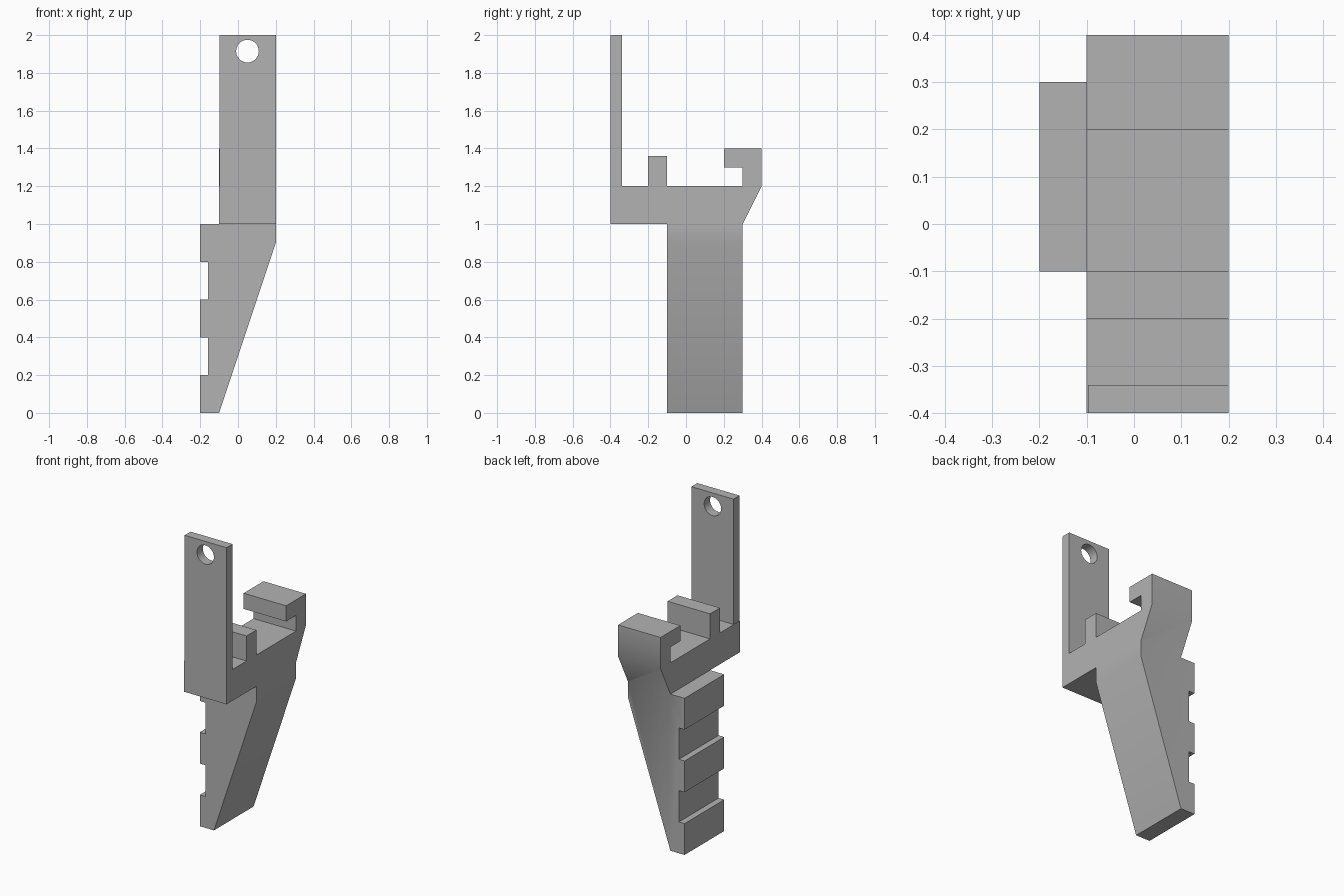
import bpy
import bmesh
import math
from mathutils import Vector

cube = bpy.data.objects.get("Cube")
if cube:
    bpy.data.objects.remove(cube)

grey = bpy.data.materials.new("plain grey")
grey.use_nodes = True
grey.diffuse_color = (0.45, 0.45, 0.45, 1)
grey.node_tree.nodes["Principled BSDF"].inputs["Base Color"].default_value = (0.45, 0.45, 0.45, 1)


def prism(name, points, push):
    """Extrude a closed 3D outline along the vector push."""
    bm = bmesh.new()
    face = bm.faces.new([bm.verts.new(p) for p in points])
    new = bmesh.ops.extrude_face_region(bm, geom=[face])["geom"]
    bmesh.ops.translate(bm, vec=Vector(push),
                        verts=[v for v in new if isinstance(v, bmesh.types.BMVert)])
    bmesh.ops.recalc_face_normals(bm, faces=bm.faces)
    mesh = bpy.data.meshes.new(name)
    bm.to_mesh(mesh)
    bm.free()
    mesh.materials.append(grey)
    obj = bpy.data.objects.new(name, mesh)
    bpy.context.collection.objects.link(obj)
    return obj


def combine(target, other, operation):
    """Apply a boolean and remove the helper."""
    mod = target.modifiers.new("join", "BOOLEAN")
    mod.operation, mod.solver, mod.object = operation, "EXACT", other
    bpy.ops.object.select_all(action="DESELECT")
    bpy.context.view_layer.objects.active = target
    target.select_set(True)
    bpy.ops.object.modifier_apply(modifier=mod.name)
    bpy.data.objects.remove(other)


LEFT, RIGHT = 0.2, -0.1      # sides of the upper body

# Upper body with stop block and rear hook, as a side profile
side = [(-0.4, 1), (-0.1, 1), (0.3, 1), (0.4, 1.2), (0.4, 1.4), (0.2, 1.4), (0.2, 1.3),
        (0.3, 1.3), (0.3, 1.2), (-0.1, 1.2), (-0.1, 1.36), (-0.2, 1.36), (-0.2, 1.2),
        (-0.34, 1.2), (-0.4, 1.2)]
bracket = prism("hook_bracket", [(RIGHT, y, z) for y, z in side], (LEFT - RIGHT, 0, 0))

# Tapered leg with square notches down its right side
leg_outline = [(-0.2, 0), (-0.1, 0), (LEFT, 0.9), (LEFT, 1), (RIGHT, 1), (-0.2, 1)]
for z in (0.8, 0.4):
    leg_outline += [(-0.2, z), (-0.16, z), (-0.16, z - 0.2), (-0.2, z - 0.2)]
leg = prism("notched_leg", [(x, -0.1, z) for x, z in leg_outline], (0, 0.4, 0))

# Upright plate with a round hanging hole
plate = prism("upright_plate", [(-0.097, -0.4, 1.2), (LEFT, -0.4, 1.2),
                                (LEFT, -0.4, 2), (-0.097, -0.4, 2)], (0, 0.06, 0))
turns = [i * math.tau / 32 for i in range(32)]
hole = prism("hole_cutter", [(0.05 + 0.06 * math.cos(a), -0.5, 1.915 + 0.06 * math.sin(a))
                             for a in turns], (0, 0.3, 0))
combine(plate, hole, "DIFFERENCE")

combine(bracket, leg, "UNION")
combine(bracket, plate, "UNION")
bpy.ops.object.shade_smooth_by_angle(angle=math.radians(30))
